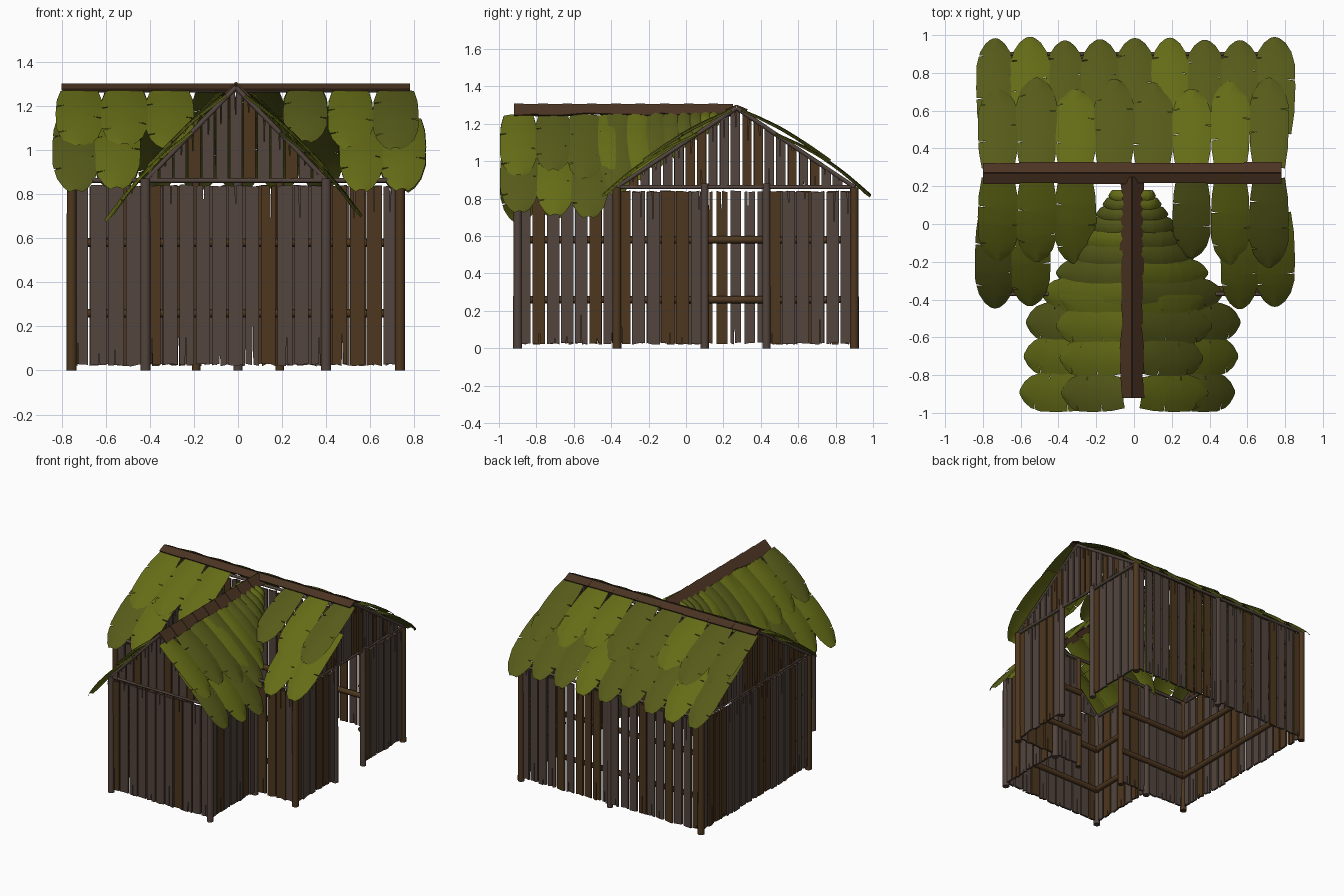
import bpy, bmesh, math, random
from mathutils import Vector as V

if "Cube" in bpy.data.objects:
    bpy.data.objects.remove(bpy.data.objects["Cube"])

random.seed(4)
R = random.uniform


def material(name, rgb):
    m = bpy.data.materials.new(name)
    m.diffuse_color = (*rgb, 1)
    m.use_nodes = True
    m.node_tree.nodes["Principled BSDF"].inputs["Base Color"].default_value = m.diffuse_color
    return m


WOOD = [material("grey_wood", (0.085, 0.058, 0.047)), material("brown_wood", (0.075, 0.038, 0.014))]
RIDGE = [material("ridge_wood", (0.07, 0.034, 0.016))]
LEAF = [material("leaf_green", (0.13, 0.15, 0.008)), material("leaf_dark", (0.095, 0.105, 0.01))]


def finish(name, bm, mats):
    me = bpy.data.meshes.new(name)
    bm.to_mesh(me)
    bm.free()
    for m in mats:
        me.materials.append(m)
    ob = bpy.data.objects.new(name, me)
    bpy.context.collection.objects.link(ob)
    return ob


def prism(bm, pts, off, mi):
    """Extrude a flat outline symmetrically along off."""
    a = [bm.verts.new(p - off) for p in pts]
    b = [bm.verts.new(p + off) for p in pts]
    fs = [bm.faces.new(a[::-1]), bm.faces.new(b)]
    n = len(a)
    fs += [bm.faces.new((a[i], a[(i + 1) % n], b[(i + 1) % n], b[i])) for i in range(n)]
    for f in fs:
        f.material_index = mi


def planks(name, p0, p1, z0, top, n, gap=0.009):
    """Row of ragged, cracked planks from p0 to p1; top(d) gives the height at distance d."""
    bm = bmesh.new()
    p0, p1 = V((*p0, 0)), V((*p1, 0))
    L = (p1 - p0).length
    d = (p1 - p0) / L
    nrm = V((-d.y, d.x, 0))
    w = L / n
    for i in range(n):
        a, b = i * w + R(.3, .7) * gap, (i + 1) * w - R(.3, .7) * gap
        m, c = a + (b - a) * R(.3, .7), R(.03, .2)
        if top((a + b) / 2) - z0 < 0.02:
            continue
        lo = lambda: z0 + R(-.006, .006)
        hi = lambda s: max(top(s) + R(-.006, .003), z0 + .008)
        c = min(c, (top(m) - z0) * .4)
        crack_low = random.random() < .5
        o = [(a, lo())]
        if crack_low:
            o += [(m - .003, lo()), (m, z0 + c), (m + .003, lo())]
        else:
            o += [(m, lo())]
        o += [(b, lo()), (b, hi(b))]
        if crack_low:
            o += [(m, hi(m))]
        else:
            o += [(m + .003, hi(m)), (m, top(m) - c), (m - .003, hi(m))]
        o += [(a, hi(a))]
        j = nrm * R(-.004, .004)
        prism(bm, [p0 + d * s + V((0, 0, z)) + j for s, z in o], nrm * .007,
              int(random.random() < .3))
    finish(name, bm, WOOD)


def poles(name, segs, r, mi=0):
    """Round poles between pairs of points."""
    bm = bmesh.new()
    for a, b in segs:
        a, b = V(a), V(b)
        m = (b - a).to_track_quat('Z', 'Y').to_matrix().to_4x4()
        m.translation = (a + b) / 2
        bmesh.ops.create_cone(bm, cap_ends=True, segments=10, radius1=r, radius2=r * .95,
                              depth=(b - a).length, matrix=m)
    for f in bm.faces:
        f.smooth = len(f.verts) == 4
        f.material_index = mi
    finish(name, bm, WOOD)


def leaf(bm, o, side, down, w, s0, s1, h0, h1, bulge):
    """Cambered thatch leaf with a torn notch in each edge, laid down the slope from o."""
    up = side.cross(down)
    up = up if up.z > 0 else -up
    prof = [(0, .8), (.2, .95), (.45, 1), (.7, .98), (.85, .8), (.95, .52), (1, .25)]

    def half(t):
        for (t0, a), (t1, b) in zip(prof, prof[1:]):
            if t <= t1:
                return a + (b - a) * (t - t0) / (t1 - t0)
        return .25
    rows = [(t, 0) for t, _ in prof]
    for sgn, lo, hi in ((-1, .25, .42), (1, .5, .66), (-1, .73, .82)):
        t = R(lo, hi)
        rows += [(t - .007, 0), (t, sgn), (t + .007, 0)]
    rows.sort()
    grid = []
    for t, notch in rows:
        line = []
        for u in (-1, -.55, 0, .55, 1):
            k = .6 if notch and u == notch else u
            if notch and u == notch:
                k = .6 * notch
            h = h0 + (h1 - h0) * t + bulge * math.sin(math.pi * t) - .014 * k * k
            line.append(bm.verts.new(o + side * (k * half(t) * w / 2)
                                     + down * (s0 + (s1 - s0) * t) + up * h))
        grid.append(line)
    mi = int(random.random() < .5)
    for a, b in zip(grid, grid[1:]):
        for i in range(4):
            f = bm.faces.new((a[i], a[i + 1], b[i + 1], b[i]))
            f.smooth, f.material_index = True, mi


# Plan dimensions
XL, XR, YF, YB, YR = -0.755, 0.735, -0.37, 0.90, 0.27
WL, WR, WF, CX = -0.42, 0.40, -0.90, -0.01
TOP, ZR = 0.84, 1.285
flat = lambda s: TOP

# Plank walls, door gap in the right side and inner doorway to the wing
for nm, a, b, n in (
        ("back_wall", (XL, YB), (XR, YB), 20), ("left_wall", (XL, YF), (XL, YB), 17),
        ("right_wall_front", (XR, YF), (XR, .10), 6), ("right_wall_back", (XR, .43), (XR, YB), 6),
        ("front_wall_left", (XL, YF), (-.19, YF), 7), ("front_wall_right", (.19, YF), (XR, YF), 7),
        ("wing_left_wall", (WL, WF), (WL, YF), 7), ("wing_right_wall", (WR, WF), (WR, YF), 7),
        ("wing_front_wall", (WL, WF), (WR, WF), 11)):
    planks(nm, a, b, .025, flat, n, .015 if nm in ("left_wall", "back_wall") else .010)

# Gable planks
rake = lambda s: ZR - .01 - abs(s - (YR - YF)) * .665
for nm, x in (("left_gable", XL), ("right_gable", XR)):
    planks(nm, (x, YF), (x, YB), .868, rake, 21, .012)
planks("wing_gable", (WL, WF), (WR, WF), .868, lambda s: ZR - .01 - abs(s - .41) * 1.02, 13, .008)

# Posts
post = lambda x, y, h=.87: ((x, y, 0), (x, y, h))
poles("corner_posts", [post(x, y, .86) for x in (XL, XR) for y in (YF, YB)], .024, 1)
poles("wing_posts", [post(x, y) for x in (WL, WR) for y in (WF, YF)], .024)
poles("door_posts", [post(XR, .10, .88), post(XR, .43, .88), post(.0, YB, .85)], .022)
poles("inner_posts", [post(-.19, YF, .86), post(.19, YF, .86)], .02, 1)

# Rails on the inner side of the walls
i = .022
rails = []
for z in (.26, .58):
    rails += [((a, b, z), (c, d, z)) for a, b, c, d in (
        (XL, YB - i, XR, YB - i), (XL + i, YF, XL + i, YB), (XR - i, YF, XR - i, .10),
        (XR - i, .43, XR - i, YB), (XL, YF + i, -.19, YF + i), (.19, YF + i, XR, YF + i),
        (WL + i, WF, WL + i, YF), (WR - i, WF, WR - i, YF), (WL, WF + i, WR, WF + i))]
poles("wall_rails", rails, .02, 1)

# Wall plates and rafters
b = .862
plates = [((x, YF, b), (x, YB, b)) for x in (XL, XR)] + [((XL, y, b), (XR, y, b)) for y in (YF, YB)]
plates += [((x, WF, b), (x, YF, b)) for x in (WL, WR)] + [((WL, WF, b), (WR, WF, b))]
poles("wall_plates", plates, .011)
raft = [((x, YR, ZR), (x, y, b)) for x in (XL, XR) for y in (YF, YB)]
raft += [((CX, WF, ZR), (x, WF, b)) for x in (WL, WR)]
poles("gable_rafters", raft, .012)
poles("ridge_poles", [((XL, YR, ZR - .012), (XR, YR, ZR - .012)),
                      ((CX, WF, ZR - .012), (CX, YR, ZR - .012))], .012)

# Main roof: two rows of leaves on each slope, leaving out those under the wing roof
for nm, sy in (("front_thatch", -1), ("back_thatch", 1)):
    bm = bmesh.new()
    down = V((0, sy, -.655)).normalized()
    for k in range(9):
        x = -.735 + k * .185
        if sy > 0 or abs(x) > .4:
            leaf(bm, V((x, YR, ZR)), V((1, 0, 0)), down, R(.2, .22), .25, .85 + R(-.015, .01),
                 .006, .004 + .004 * (k % 2), .03)
    for k in range(8):
        x = -.72 + k * .205
        if sy > 0 or abs(x) > .2:
            leaf(bm, V((x, YR, ZR)), V((1, 0, 0)), down, R(.2, .225), .03,
                 .56 + R(-.06, .03), .012, .04 + .006 * (k % 2), .018)
    finish(nm, bm, LEAF)

# Wing roof: two rows outside, then leaves shrinking along the valley
for nm, sx in (("wing_left_thatch", -1), ("wing_right_thatch", 1)):
    bm = bmesh.new()
    down = V((sx, 0, -1.02)).normalized()
    k2 = down.length / abs(down.x)
    lay = lambda y, w, x0, x1, h0, h1, bl: leaf(
        bm, V((CX, y, ZR)), V((0, 1, 0)), down, w, x0 * k2, x1 * k2, h0, h1, bl)
    for y in (-.89, -.70, -.52):
        lay(y, .21, .2, .57 + R(-.03, .03), .006, .004, .025)
    for y in (-.895, -.71, -.54, -.39):
        lay(y, .2, .04, .37 + R(-.03, .04), .012, .04, .015)
    y, w = -.37, .18
    while y < .16:
        lay(y, w, .03, .68 * (YR - y) + .03, .016, .02, .025)
        y, w = y + w * .62, w * .86 if w > .06 else w
    finish(nm, bm, LEAF)

# Ridge caps: overlapping tilted boards on both slopes
bm = bmesh.new()
n = 8
for sy in (-1, 1):
    for k in range(n):
        x0, x1 = -.80 + k * 1.58 / n, -.80 + (k + 1) * 1.58 / n
        e = R(.05, .058)
        prism(bm, [V((x0, YR, 1.298)), V((x1, YR, 1.298)),
                   V((x1, YR + sy * e, 1.272)), V((x0, YR + sy * e, 1.274))],
              V((0, sy * .002, .004)), 0)
finish("main_ridge_cap", bm, RIDGE)
bm = bmesh.new()
n = 9
for sx in (-1, 1):
    for k in range(n):
        y0, y1 = -.92 + k * 1.17 / n, -.92 + (k + 1) * 1.17 / n
        e, g = R(.045, .065), R(.045, .065)
        prism(bm, [V((CX, y0, 1.306)), V((CX, y1, 1.302)),
                   V((CX + sx * e, y1, 1.302 - e)), V((CX + sx * g, y0, 1.306 - g))],
              V((sx * .003, 0, .003)), 0)
finish("wing_ridge_cap", bm, RIDGE)
